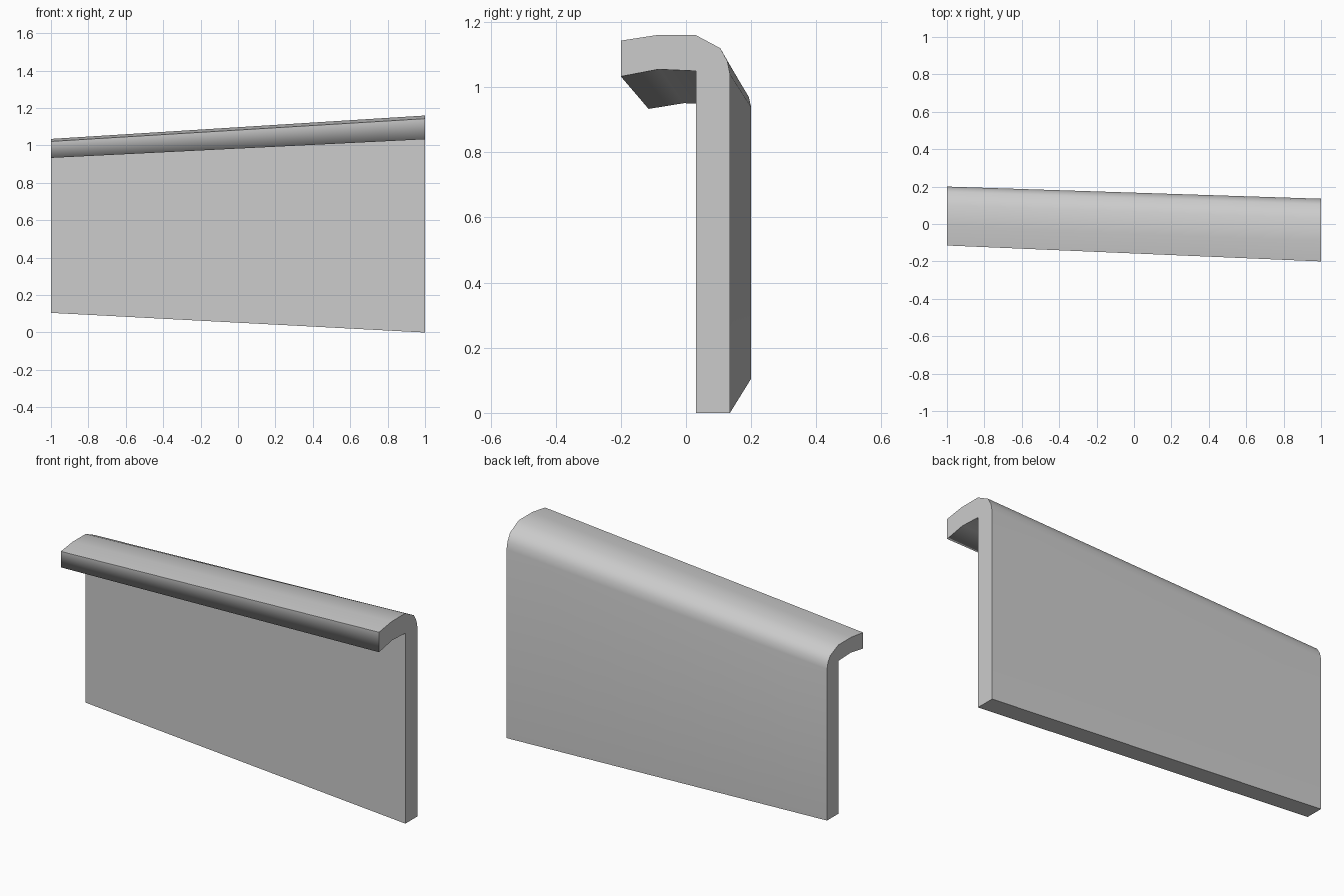
import bpy, bmesh

cube = bpy.data.objects.get("Cube")
if cube:
    bpy.data.objects.remove(cube, do_unlink=True)

# Single grey material
grey = bpy.data.materials.new("light_grey")
grey.use_nodes = True
colour = (0.6, 0.6, 0.6, 1)
grey.diffuse_color = colour
grey.node_tree.nodes["Principled BSDF"].inputs["Base Color"].default_value = colour

# Hooked cross-section at the tall end: (y, z, edge is sharp)
PROFILE = [
    (0.03, 0.0, True), (0.135, 0.0, True),             # bottom edge
    (0.135, 1.04, False), (0.127, 1.08, False),        # rounded back bend
    (0.105, 1.12, False), (0.03, 1.16, False),
    (-0.09, 1.16, False), (-0.2, 1.143, True),         # top of lip
    (-0.2, 1.033, False), (-0.085, 1.055, False),      # underside of lip
    (0.03, 1.05, True),                                # inner corner
]
SEGMENTS = 8


def short_end(y, z):
    """Matching point of the smaller, set-back end."""
    low = z == 0
    return 0.2 + (y - 0.135) * 0.94, 0.105 if low else 1.035 - (1.16 - z) * 0.8


# Loft the section along x
bm = bmesh.new()
rings = []
for i in range(SEGMENTS + 1):
    t = i / SEGMENTS
    ring = []
    for y, z, _ in PROFILE:
        y0, z0 = short_end(y, z)
        ring.append(bm.verts.new((2 * t - 1, y0 + (y - y0) * t, z0 + (z - z0) * t)))
    rings.append(ring)

count = len(PROFILE)
for a, b in zip(rings, rings[1:]):
    for j in range(count):
        k = (j + 1) % count
        bm.faces.new((a[j], a[k], b[k], b[j]))

# Flat end caps
caps = [bm.faces.new(rings[0]), bm.faces.new(rings[-1])]
bmesh.ops.recalc_face_normals(bm, faces=bm.faces[:])

# Smooth bends, crisp outer edges
for face in bm.faces:
    face.smooth = True
for cap in caps:
    for edge in cap.edges:
        edge.smooth = False
for a, b in zip(rings, rings[1:]):
    for j, point in enumerate(PROFILE):
        bm.edges.get((a[j], b[j])).smooth = not point[2]

mesh = bpy.data.meshes.new("hooked_panel")
bm.to_mesh(mesh)
bm.free()
mesh.materials.append(grey)
panel = bpy.data.objects.new("hooked_panel", mesh)
bpy.context.collection.objects.link(panel)
